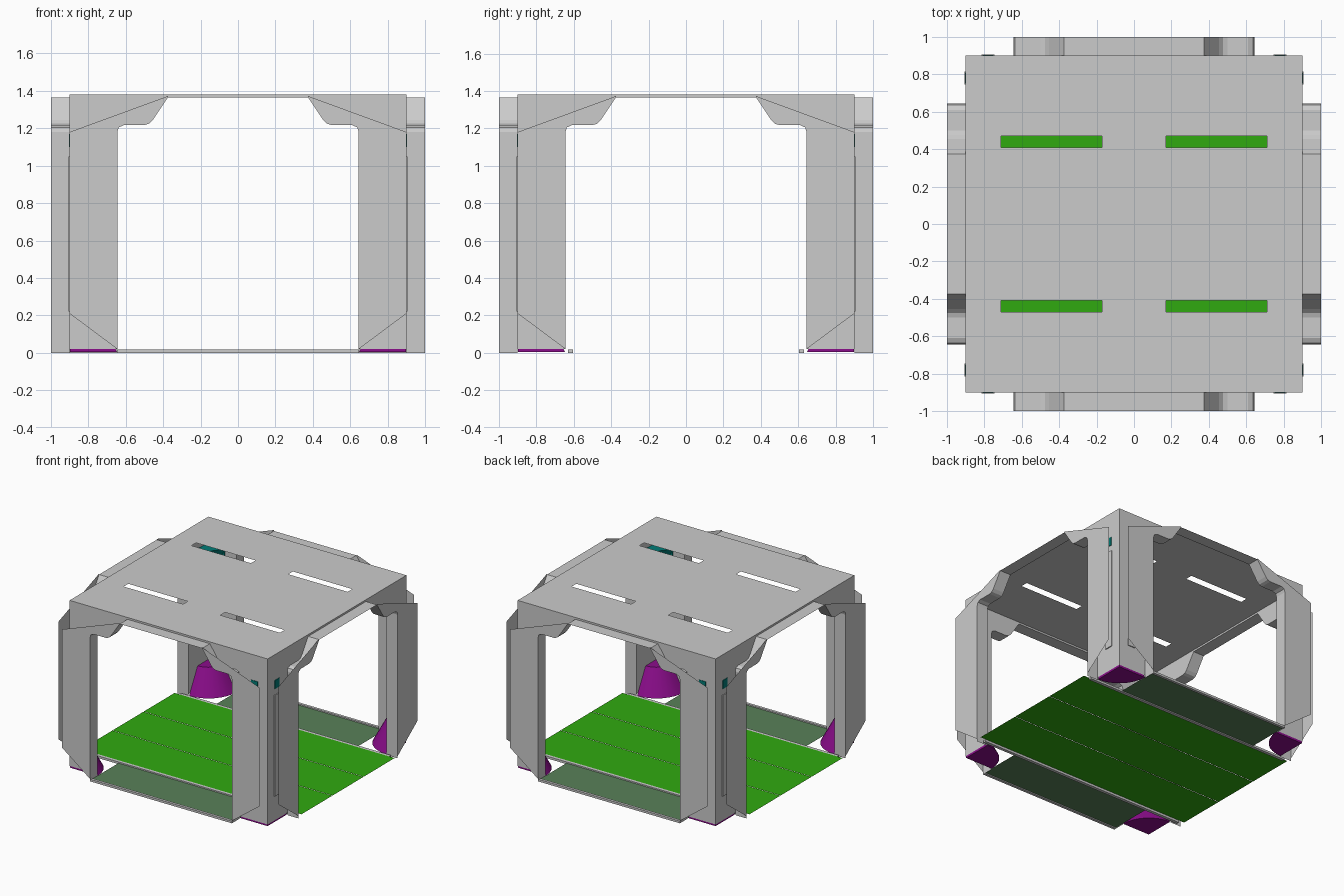
import bpy, bmesh, math
from mathutils import Matrix

if "Cube" in bpy.data.objects:
    bpy.data.objects.remove(bpy.data.objects["Cube"])


def material(name, rgb):
    m = bpy.data.materials.new(name)
    m.diffuse_color = (*rgb, 1)
    m.use_nodes = True
    m.node_tree.nodes["Principled BSDF"].inputs["Base Color"].default_value = m.diffuse_color
    return m


GREEN = material("bright_green", (0.03, 0.40, 0.005))
PALE = material("pale_green", (0.10, 0.22, 0.10))
PURPLE = material("purple", (0.26, 0.004, 0.26))
TEAL = material("teal", (0.0, 0.20, 0.18))


def make(name, polys, mat=None, turn=0):
    """Object from a list of polygons, turned about z by quarter turns."""
    bm = bmesh.new()
    for poly in polys:
        bm.faces.new([bm.verts.new(p) for p in poly])
    bmesh.ops.remove_doubles(bm, verts=bm.verts, dist=1e-4)
    bm.transform(Matrix.Rotation(turn * math.pi / 2, 4, 'Z'))
    me = bpy.data.meshes.new(name)
    bm.to_mesh(me)
    bm.free()
    ob = bpy.data.objects.new(name, me)
    bpy.context.collection.objects.link(ob)
    if mat:
        me.materials.append(mat)
    return ob


def box(name, x0, x1, y0, y1, z0, z1, mat=None, turn=0):
    lo = [(x0, y0, z0), (x1, y0, z0), (x1, y1, z0), (x0, y1, z0)]
    hi = [(x, y, z1) for x, y, _ in lo]
    sides = [[lo[i], lo[(i + 1) % 4], hi[(i + 1) % 4], hi[i]] for i in range(4)]
    return make(name, [lo[::-1], hi] + sides, mat, turn)


def rect(x0, x1, y0, y1, z):
    return [(x0, y0, z), (x1, y0, z), (x1, y1, z), (x0, y1, z)]


# Opening profile (right half, bottom to top) shared by walls, linings, facings
HALF = [(.645, 0), (.645, 1.18), (.637, 1.205), (.61, 1.217), (.50, 1.217),
        (.475, 1.225), (.455, 1.245), (.375, 1.365)]
ARCH = HALF + [(-x, z) for x, z in reversed(HALF)]


def corner_shell(name, r0, z0, r1, z1, mat, turn):
    """Rounded corner block tapering from radius r0 to r1."""
    n, c = 8, .897

    def ring(r, z):
        pts = [(c - r * math.cos(a), -c + r * math.sin(a), z)
               for a in [math.pi / 2 * i / n for i in range(n + 1)]]
        return [(c, -c, z)] + pts
    a, b = ring(r0, z0), ring(r1, z1)
    m = len(a)
    quads = [[a[(i + 1) % m], a[i], b[i], b[(i + 1) % m]] for i in range(m)]
    ob = make(name, [a, b[::-1]] + quads, mat, turn)
    bm = bmesh.new()
    bm.from_mesh(ob.data)
    bmesh.ops.recalc_face_normals(bm, faces=bm.faces)
    for f in bm.faces:
        f.smooth = len(f.verts) == 4
    for e in bm.edges:
        e.smooth = e.calc_face_angle(0) < math.radians(35)
    bm.to_mesh(ob.data)
    bm.free()


for k in range(4):
    # Box wall with its opening
    inner = [(.645, .02)] + HALF[1:]
    wall = ([(-.9, .02), (-.645, .02)] + [(-x, z) for x, z in inner[1:]]
            + inner[::-1] + [(.9, .02), (.9, 1.38), (-.9, 1.38)])
    make("side_wall", [[(x, -.9, z) for x, z in wall]], turn=k)

    # Lining that runs from the wall out to the facing
    make("opening_lining",
         [[(a[0], -1, a[1]), (b[0], -1, b[1]), (b[0], -.9, b[1]), (a[0], -.9, a[1])]
          for a, b in zip(ARCH, ARCH[1:])], turn=k)

    # Outer facing panels, cut diagonally top and bottom
    face = [(.645, .02), (.9, .21), (.9, 1.18), (.375, 1.372)] + HALF[:0:-1]
    make("facing_panels", [[(x, -1, z) for x, z in face],
                           [(-x, -1, z) for x, z in reversed(face)]], turn=k)

    # Thin raised strips on the wall ends
    for s in (-1, 1):
        cx = s * .78
        box("wall_strip", cx - .035, cx + .035, -.907, -.899, .22, 1.05, turn=k)
        box("wall_marker", cx - .03, cx + .03, -.904, -.899, 1.1, 1.17, TEAL, k)

    # Corner blocks inside the pillars
    corner_shell("corner_foot", .25, .005, .14, .21, PURPLE, k)
    corner_shell("corner_cap", .10, 1.02, .15, 1.17, TEAL, k)

# Roof with four slots
xs = [-.9, -.71, -.17, .17, .71, .9]
ys = [-.9, -.47, -.41, .41, .47, .9]
make("roof", [rect(xs[i], xs[i + 1], ys[j], ys[j + 1], 1.38)
              for i in range(5) for j in range(5)
              if not (i in (1, 3) and j in (1, 3))])

# Floor: bright middle panels, pale side panels and rails
for y0, y1 in ((-.605, -.203), (-.2, .2), (.203, .605)):
    make("floor_panel", [rect(-1, 1, y0, y1, .018)], GREEN)
for s in (-1, 1):
    y0, y1 = sorted((s * .62, s * .985))
    make("floor_side_panel", [rect(-.645, .645, y0, y1, .008)], PALE)
    for name, half, a, b in (("inner_rail", .95, .605, .63),
                             ("outer_rail", .645, .978, 1.0)):
        y0, y1 = sorted((s * a, s * b))
        box(name, -half, half, y0, y1, 0, .018)
